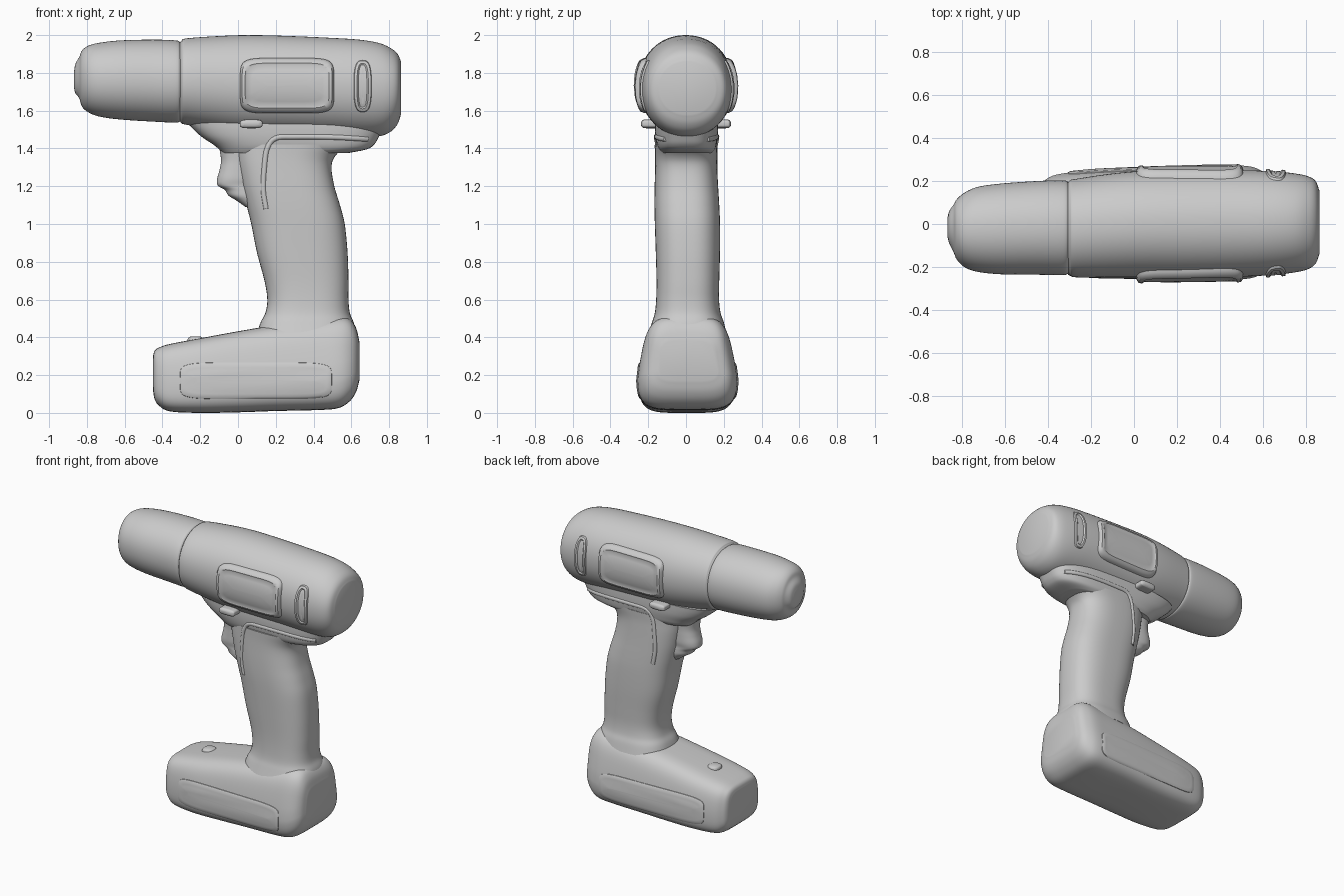
import bpy, bmesh, math
from mathutils import Vector
from mathutils.bvhtree import BVHTree

SEG, STEPS = 64, 5
AXES = {'x': (0, 2, 1), 'y': (1, 0, 2), 'z': (2, 0, 1)}


def oval(n):
    """Unit superellipse points; a higher n gives a boxier outline."""
    pts = []
    for i in range(SEG):
        a = 2 * math.pi * i / SEG
        c, s = math.cos(a), math.sin(a)
        pts.append((math.copysign(abs(c) ** (2 / n), c), math.copysign(abs(s) ** (2 / n), s)))
    return pts


def smooth(points):
    """Catmull-Rom resampling of tuples."""
    p = [Vector(q) for q in points]
    p = [2 * p[0] - p[1]] + p + [2 * p[-1] - p[-2]]
    out = []
    for i in range(1, len(p) - 2):
        a, b, c, d = p[i - 1:i + 3]
        for k in range(STEPS):
            t = k / STEPS
            out.append(0.5 * (2 * b + (c - a) * t + (2 * a - 5 * b + 4 * c - d) * t * t
                              + (3 * b - a - 3 * c + d) * t ** 3))
    return out + [p[-2]]


def skin(name, rings, cap_start=True):
    """Bridge equal rings of points into one closed mesh."""
    bm = bmesh.new()
    loops = [[bm.verts.new(v) for v in r] for r in rings]
    for a, b in zip(loops, loops[1:]):
        for i in range(SEG):
            j = (i + 1) % SEG
            bm.faces.new((a[i], a[j], b[j], b[i]))
    if cap_start:
        bm.faces.new(loops[0])
    bm.faces.new(loops[-1])
    bmesh.ops.recalc_face_normals(bm, faces=bm.faces)
    me = bpy.data.meshes.new(name)
    bm.to_mesh(me)
    tree = BVHTree.FromBMesh(bm)
    bm.free()
    ob = bpy.data.objects.new(name, me)
    bpy.context.collection.objects.link(ob)
    return tree


def loft(name, axis, n, stations, shape=None):
    """Stations: position, then min and max on each of the other two axes."""
    t, u, w = AXES[axis]
    rings = []
    for s in smooth(stations):
        ring = []
        for a, b in oval(n):
            v = Vector((0, 0, 0))
            v[t] = s[0]
            v[u] = (s[1] + s[2]) / 2 + a * (s[2] - s[1]) / 2
            v[w] = (s[3] + s[4]) / 2 + b * (s[4] - s[3]) / 2
            ring.append(shape(v) if shape else v)
        rings.append(ring)
    return skin(name, rings)


def surface_y(trees, x, z, side):
    hits = [t.ray_cast(Vector((x, side, z)), Vector((0, -side, 0)))[0] for t in trees]
    return max([side * h.y for h in hits if h] or [0.1])


def pad(name, tree, x0, x1, z0, z1, side, steps, n=6):
    """Panel that follows a surface; steps are (inset, height)."""
    cx, cz, a, b = (x0 + x1) / 2, (z0 + z1) / 2, (x1 - x0) / 2, (z1 - z0) / 2
    small, last = min(a, b), steps[-1]
    steps = steps + [(last[0] + (small - 0.004 - last[0]) * k / 4, last[1]) for k in range(1, 5)]
    rings = []
    for inset, h in steps:
        ring = []
        for p, q in oval(n):
            x, z = cx + p * (a - inset), cz + q * (b - inset)
            ring.append(Vector((x, side * (surface_y([tree], x, z, side) + h), z)))
        rings.append(ring)
    skin(name, rings, False)


# Motor housing and chuck
body = loft("motor_housing", 'x', 2.1, [
    (-.315, 1.56, 1.95, -.21, .18), (-.30, 1.535, 1.97, -.235, .202), (-.27, 1.525, 1.983, -.248, .21),
    (-.1, 1.495, 1.995, -.25, .235), (.05, 1.475, 2.0, -.25, .247), (.25, 1.47, 1.996, -.25, .25),
    (.5, 1.465, 1.985, -.245, .25), (.65, 1.46, 1.975, -.237, .245), (.75, 1.465, 1.957, -.225, .235),
    (.81, 1.49, 1.93, -.21, .222), (.845, 1.53, 1.90, -.185, .20), (.863, 1.58, 1.86, -.14, .155)])
loft("chuck", 'x', 2.1, [
    (-.868, 1.72, 1.81, -.06, .03), (-.86, 1.69, 1.85, -.09, .06), (-.84, 1.665, 1.885, -.13, .09),
    (-.825, 1.62, 1.92, -.165, .115), (-.79, 1.59, 1.945, -.20, .145), (-.73, 1.568, 1.96, -.222, .172),
    (-.62, 1.553, 1.972, -.234, .188), (-.45, 1.542, 1.976, -.236, .2), (-.33, 1.537, 1.972, -.238, .203),
    (-.305, 1.545, 1.962, -.228, .195)])

# Mount below the housing, and the grip
neck = loft("handle_mount", 'z', 3.2, [
    (1.54, -.27, .78, -.165, .17), (1.50, -.235, .765, -.165, .17), (1.46, -.19, .745, -.162, .168),
    (1.42, -.13, .72, -.155, .162), (1.395, -.10, .68, -.145, .155), (1.375, -.08, .58, -.13, .14)])
grip = loft("handle", 'z', 2.7, [
    (1.42, -.02, .58, -.163, .165), (1.36, -.01, .515, -.162, .163), (1.3, 0, .495, -.163, .165),
    (1.2, .02, .51, -.166, .17), (1.1, .045, .54, -.167, .176), (1.0, .07, .565, -.165, .18),
    (.85, .10, .58, -.16, .18), (.7, .14, .585, -.156, .176), (.6, .155, .585, -.158, .175),
    (.53, .145, .592, -.165, .183), (.48, .12, .612, -.18, .2), (.42, .10, .628, -.2, .215)])

# Trigger
loft("trigger", 'z', 2.4, [
    (1.41, -.10, .1, -.085, .085), (1.34, -.09, .1, -.08, .08), (1.29, -.097, .1, -.08, .08),
    (1.24, -.11, .1, -.08, .08), (1.205, -.108, .1, -.075, .075), (1.18, -.07, .12, -.075, .075),
    (1.15, -.05, .14, -.075, .075), (1.125, -.01, .15, -.07, .07), (1.09, .04, .16, -.06, .06)])


# Battery foot, with sides leaning inward above the middle
def lean(v):
    v.y *= 1 - 0.75 * max(0, v.z - 0.2)
    return v


battery = loft("battery", 'x', 4.5, [
    (-.45, .12, .30, -.14, .14), (-.442, .075, .328, -.175, .175), (-.42, .04, .345, -.2, .2),
    (-.36, .008, .365, -.225, .23), (-.2, 0, .395, -.245, .25), (0, .003, .432, -.25, .26),
    (.2, .01, .465, -.255, .268), (.42, .015, .495, -.258, .272), (.53, .025, .51, -.255, .27),
    (.59, .06, .497, -.235, .25), (.625, .11, .45, -.2, .22), (.642, .17, .38, -.15, .17)], lean)
loft("battery_latch_bump", 'z', 2.5, [
    (.36, -.27, -.18, -.05, .05), (.395, -.265, -.185, -.045, .045), (.405, -.25, -.2, -.03, .03)])

# Parts repeated on both sides
frame = [(0, -.02), (.002, .01), (.012, .025), (.028, .027), (.036, .021)]
for side, word in ((-1, "front"), (1, "back")):
    pad(word + "_side_panel", body, .01, .51, 1.585, 1.88, side, frame)
    pad(word + "_vent", body, .61, .71, 1.59, 1.87, side, [(0, -.01), (.006, .01), (.02, .011), (.028, .003)], 3)
    pad(word + "_battery_panel", battery, -.31, .5, .07, .27, side,
        [(0, -.01), (.004, .003), (.016, .007), (.03, .006)])
    loft(word + "_direction_button", 'y', 3.5, [
        (side * .14, .01, .13, 1.507, 1.553), (side * .215, .01, .13, 1.507, 1.553),
        (side * .23, .014, .126, 1.511, 1.549), (side * .237, .03, .11, 1.52, 1.54)])
    # Raised seam along the mount and down the front of the grip
    path = smooth([(.69, 1.45), (.5, 1.46), (.3, 1.462), (.2, 1.455), (.155, 1.40), (.14, 1.3), (.135, 1.18), (.15, 1.08)])
    rings = []
    for i, p in enumerate(path):
        d = (path[min(i + 1, len(path) - 1)] - path[max(i - 1, 0)]).normalized()
        y = surface_y([body, neck, grip], p.x, p.y, side) - .004
        rings.append([Vector((p.x - d.y * a * .014, side * (y + b * .012), p.y + d.x * a * .014)) for a, b in oval(2)])
    skin(word + "_grip_seam", rings)

# Smooth shading
bpy.ops.object.select_all(action='SELECT')
bpy.context.view_layer.objects.active = bpy.context.selected_objects[0]
bpy.ops.object.shade_smooth_by_angle(angle=math.radians(40))
